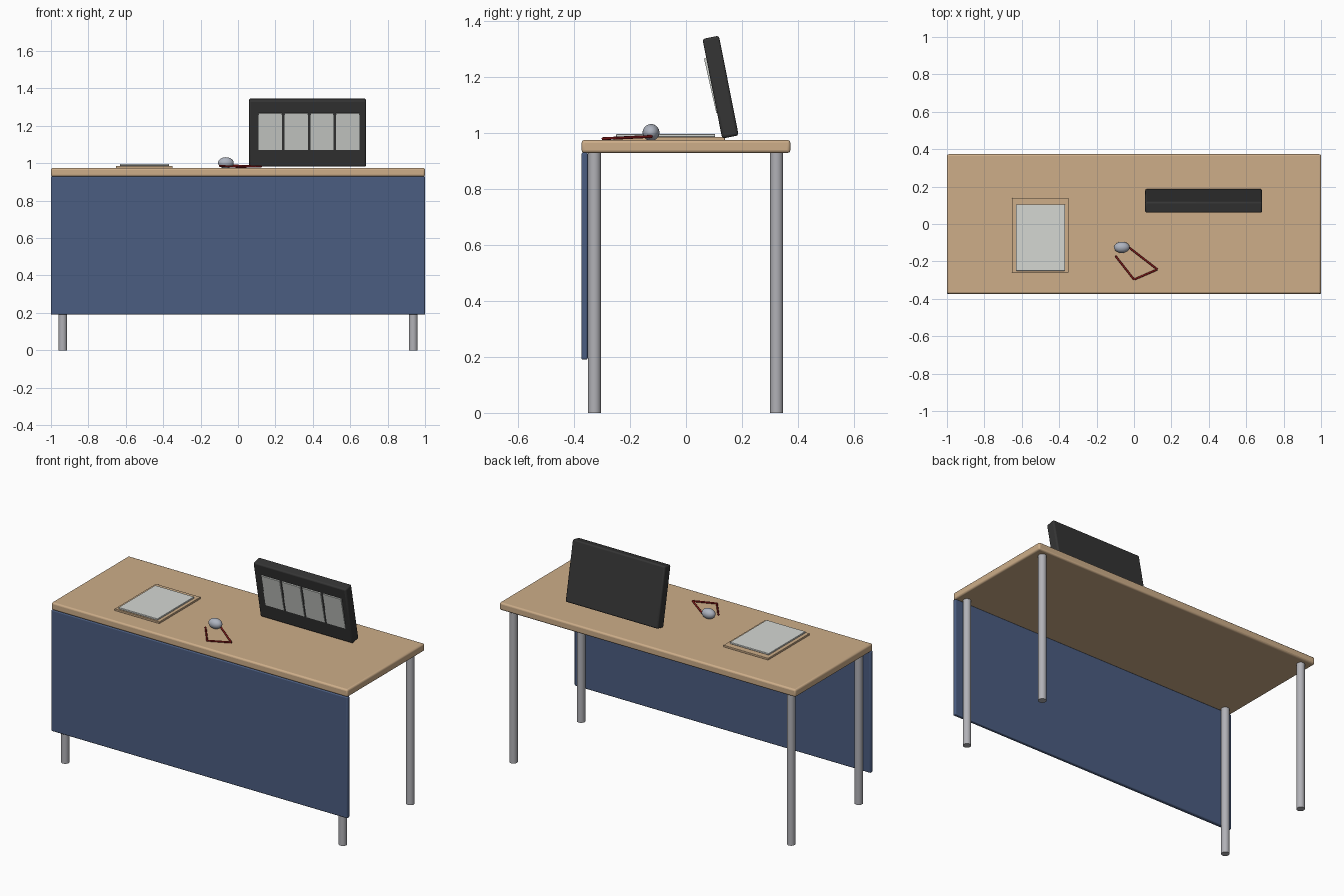
import bpy
from math import radians
from mathutils import Matrix, Vector

if "Cube" in bpy.data.objects:
    bpy.data.objects.remove(bpy.data.objects["Cube"], do_unlink=True)


def material(name, r, g, b):
    m = bpy.data.materials.new(name)
    m.use_nodes = True
    m.diffuse_color = (r, g, b, 1)
    m.node_tree.nodes["Principled BSDF"].inputs["Base Color"].default_value = (r, g, b, 1)
    return m


wood = material("light wood", 0.61, 0.42, 0.25)
blue = material("navy blue", 0.07, 0.11, 0.22)
steel = material("steel grey", 0.44, 0.44, 0.47)
black = material("charcoal", 0.035, 0.035, 0.035)
paper = material("paper white", 0.66, 0.68, 0.65)
red = material("dark red", 0.25, 0.01, 0.01)
silver = material("blue silver", 0.42, 0.45, 0.52)


def finish(name, mat):
    ob = bpy.context.object
    ob.name = name
    ob.data.materials.append(mat)
    return ob


def box(name, size, centre, mat, bevel=0.0, tilt=0.0):
    bpy.ops.mesh.primitive_cube_add(size=1, location=centre)
    ob = finish(name, mat)
    ob.scale = size
    bpy.ops.object.transform_apply(location=False, rotation=False, scale=True)
    ob.rotation_euler.x = tilt
    if bevel:
        mod = ob.modifiers.new("rounded edges", "BEVEL")
        mod.width = bevel
        mod.segments = 3
        bpy.ops.object.shade_smooth_by_angle(angle=radians(35))
    return ob


def rod(name, start, end, radius, mat, sides=24):
    a, b = Vector(start), Vector(end)
    bpy.ops.mesh.primitive_cylinder_add(vertices=sides, radius=radius,
                                        depth=(b - a).length, location=(a + b) / 2)
    ob = finish(name, mat)
    ob.rotation_euler = (b - a).to_track_quat("Z", "Y").to_euler()
    bpy.ops.object.shade_smooth_by_angle(angle=radians(40))
    return ob


# Desk: top, front modesty panel and four tubular legs
box("desk_top", (2, 0.746, 0.046), (0, 0, 0.952), wood, 0.01)
box("front_panel", (2, 0.023, 0.74), (0, -0.3625, 0.56), blue, 0.006)
for end, y in (("front", -0.327), ("back", 0.324)):
    for side, x in (("left", 0.937), ("right", -0.937)):
        rod(f"{end}_{side}_leg", (x, y, 0), (x, y, 0.932), 0.0235, steel)

# Leaning display board with four cards on its face
lean = radians(11.2)
centre = Vector((0.372, 0.1235, 1.164))
box("display_board", (0.625, 0.06, 0.363), centre, black, 0.009, lean)
turn = Matrix.Rotation(lean, 3, "X")
for i in range(4):
    offset = Vector((0.138 * (i - 1.5) + 0.008, -0.031, 0.012))
    box(f"card_{i + 1}", (0.125, 0.009, 0.2), centre + turn @ offset, paper, 0,
        lean + radians(1.5))

# Writing tray with a pad of paper
box("paper_tray", (0.302, 0.398, 0.012), (-0.501, -0.06, 0.98), wood, 0.002)
box("paper_pad", (0.262, 0.354, 0.01), (-0.5, -0.073, 0.991), paper, 0.002)

# Egg-shaped paperweight
bpy.ops.mesh.primitive_uv_sphere_add(segments=32, ring_count=16, radius=1,
                                     location=(-0.065, -0.125, 1.002))
finish("paperweight", silver).scale = (0.042, 0.03, 0.03)
bpy.ops.object.shade_smooth()

# Bent red wire resting on the desk
bends = [(-0.099, -0.171, 0.986), (0, -0.297, 0.98),
         (0.125, -0.243, 0.982), (-0.03, -0.123, 0.988)]
for i in range(3):
    rod(f"red_wire_{i + 1}", bends[i], bends[i + 1], 0.005, red, 12)
